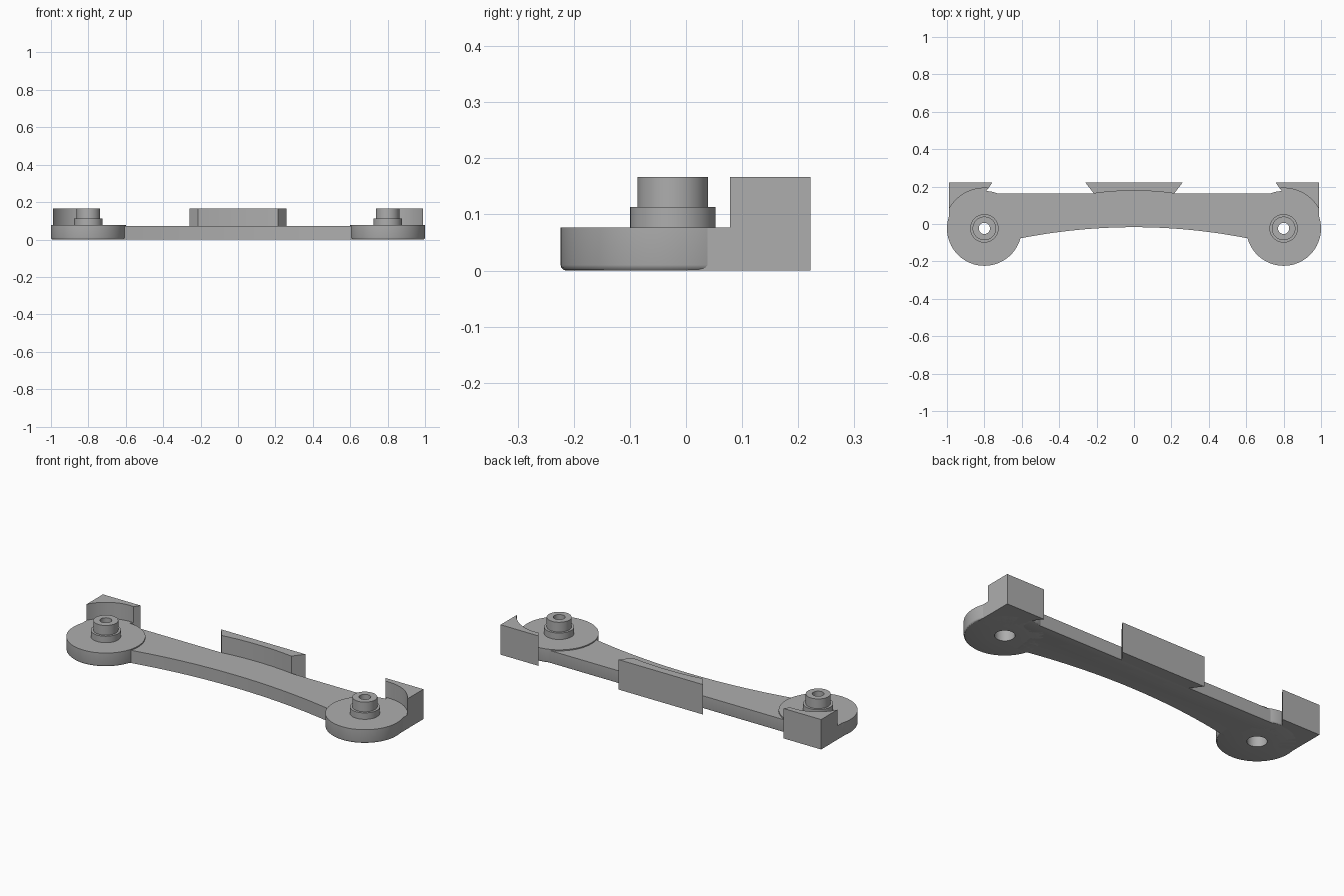
import bpy, bmesh, math

if "Cube" in bpy.data.objects:
    bpy.data.objects.remove(bpy.data.objects["Cube"])

CX, CY = 0.8, -0.0235          # hub centre
BACK, REAR = 0.163, 0.222      # beam back edge, rear face of the dovetails
BEAM_H, HUB_H, TOP = 0.071, 0.077, 0.167

gray = bpy.data.materials.new("gray plastic")
gray.diffuse_color = (0.42, 0.42, 0.42, 1)
gray.use_nodes = True
gray.node_tree.nodes["Principled BSDF"].inputs["Base Color"].default_value = gray.diffuse_color


def finish(bm, name, smooth=True):
    bmesh.ops.recalc_face_normals(bm, faces=bm.faces)
    mesh = bpy.data.meshes.new(name)
    bm.to_mesh(mesh)
    bm.free()
    mesh.materials.append(gray)
    ob = bpy.data.objects.new(name, mesh)
    bpy.context.collection.objects.link(ob)
    if smooth:
        bpy.ops.object.select_all(action='DESELECT')
        ob.select_set(True)
        bpy.context.view_layer.objects.active = ob
        bpy.ops.object.shade_smooth_by_angle(angle=math.radians(30))
    return ob


def prism(name, outline, z0, z1, bevel=0):
    """Extrude an outline upward, optionally rounding its bottom rim."""
    bm = bmesh.new()
    base = bm.faces.new([bm.verts.new((x, y, z0)) for x, y in outline])
    up = bmesh.ops.extrude_face_region(bm, geom=[base], use_keep_orig=True)
    for v in up["geom"]:
        if isinstance(v, bmesh.types.BMVert):
            v.co.z = z1
    if bevel:
        rim = [e for e in bm.edges if all(abs(v.co.z - z0) < 1e-6 for v in e.verts)]
        bmesh.ops.bevel(bm, geom=rim, offset=bevel, segments=3, profile=0.5, affect='EDGES')
    return finish(bm, name)


def lathe(name, profile, x, y, n=64):
    """Revolve a closed (radius, height) profile around a vertical axis."""
    bm = bmesh.new()
    rings = []
    for i in range(n):
        a = 2 * math.pi * i / n
        rings.append([bm.verts.new((x + r * math.cos(a), y + r * math.sin(a), z))
                      for r, z in profile])
    m = len(profile)
    for i in range(n):
        p, q = rings[i], rings[(i + 1) % n]
        for j in range(m):
            k = (j + 1) % m
            bm.faces.new((p[j], q[j], q[k], p[k]))
    return finish(bm, name)


def front_arc(x):
    """Shallow concave curve of the beam's front edge."""
    return -0.017 - x * x / 6.2


# Beam with bowed front edge; its ends run inside the hubs
N = 32
beam = [(-0.68 + 1.36 * i / N, front_arc(-0.68 + 1.36 * i / N)) for i in range(N + 1)]
beam += [(0.70, 0.06), (0.80, 0.10), (0.80, BACK)]
beam += [(-0.80, BACK), (-0.80, 0.10), (-0.70, 0.06)]
prism("beam", beam, 0, BEAM_H, bevel=0.007)

# Middle dovetail with a bowed front face
mid = [(-0.215 + 0.43 * i / 16, 0.178 - 0.324 * (-0.215 + 0.43 * i / 16) ** 2)
       for i in range(17)]
prism("middle_dovetail", mid + [(0.26, REAR), (-0.26, REAR)], BEAM_H - 0.01, TOP)
prism("middle_dovetail_base",
      [(-0.205, 0.15), (0.205, 0.15), (0.215, BACK), (0.26, REAR), (-0.26, REAR),
       (-0.215, BACK)], 0, BEAM_H)

# Hub, stepped pin and bore in one turned profile
B = 0.01
hub = [(0.05, 0), (0.2 - B, 0)]
hub += [(0.2 - B + B * math.sin(a), B - B * math.cos(a))
        for a in (math.pi / 6, math.pi / 3, math.pi / 2)]
hub += [(0.2, HUB_H), (0.076, HUB_H), (0.076, 0.113), (0.063, 0.113), (0.063, TOP),
        (0.03, TOP), (0.03, 0.09), (0.05, 0.09)]

# Corner block: foot beside the hub, upper part hollowed around it
R = 0.2154
a0 = math.atan2(0.1015, 0.19)
a1 = math.atan2(0.2143, -0.0215)
pocket = [(CX + R * math.cos(a0 + (a1 - a0) * i / 16),
           CY + R * math.sin(a0 + (a1 - a0) * i / 16)) for i in range(17)]
upper = pocket + [(0.757, REAR), (0.99, REAR)]
foot = [(0.99, 0.0), (0.99, REAR), (0.757, REAR), (0.80, BACK), (0.80, 0.10), (0.92, 0.0)]

for side, s in (("left", -1), ("right", 1)):
    lathe(side + "_hub", hub, s * CX, CY)
    prism(side + "_corner_foot", [(s * x, y) for x, y in foot], 0, HUB_H)
    prism(side + "_corner_block", [(s * x, y) for x, y in upper], HUB_H, TOP)
